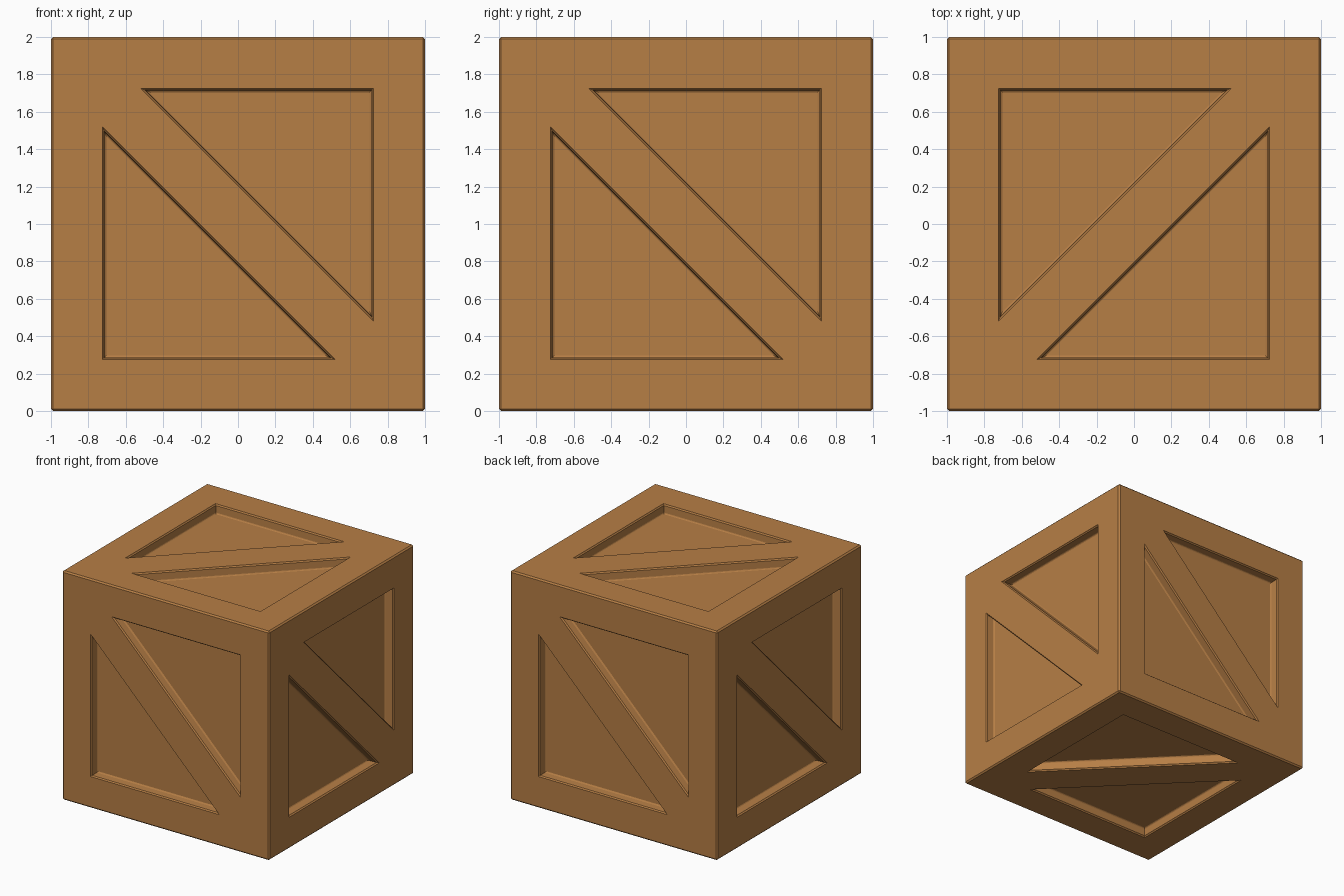
import bpy, bmesh
from mathutils import Vector

if "Cube" in bpy.data.objects:
    bpy.data.objects.remove(bpy.data.objects["Cube"])

LEG, HYP, EDGE = 0.725, 0.205, 0.988     # panel leg line, diagonal offset, flat face half size
# recess profile: (inset, depth) - rounded lip, wall, rounded floor corner
PROFILE = [(0, 0), (0.003, 0.006), (0.009, 0.011), (0.012, 0.07), (0.015, 0.076), (0.021, 0.08)]

wood = bpy.data.materials.new("warm wood brown")
wood.diffuse_color = (0.47, 0.21, 0.06, 1)
wood.use_nodes = True
wood.node_tree.nodes["Principled BSDF"].inputs["Base Color"].default_value = wood.diffuse_color

X, Y, Z = Vector((1, 0, 0)), Vector((0, 1, 0)), Vector((0, 0, 1))
C = Vector((0, 0, 1))
bm = bmesh.new()


def triangle(e):
    a = LEG - e
    t = HYP + e * 2 ** 0.5 - a
    return [(t, a), (a, a), (a, t)]


def side(u, v):
    """One crate face: border, diagonal brace and two triangular recesses."""
    n = u.cross(v)
    for s in (1, -1):
        def ring(pts, d):
            return [bm.verts.new(C + s * (u * p + v * q) + n * (1 - d)) for p, q in pts]
        rings = [ring([(-EDGE, EDGE), (EDGE, EDGE), (EDGE, -EDGE)], 0)]
        rings += [ring(triangle(e), d) for e, d in PROFILE]
        for r0, r1 in zip(rings, rings[1:]):
            for i in range(3):
                j = (i + 1) % 3
                bm.faces.new((r0[j], r0[i], r1[i], r1[j]))
        bm.faces.new(rings[-1][::-1])


# four walls share one pattern; top and bottom are turned
for u in (X, Y, -X, -Y):
    side(u, Z)
side(Y, -X)
side(Y, X)

# narrow bevels along the outer edges: hull of the face corners minus its flat sides
corners = []
for axis in range(3):
    for a in (1, -1):
        for b in (EDGE, -EDGE):
            for c in (EDGE, -EDGE):
                p = [b, c]
                p.insert(axis, a)
                corners.append(bm.verts.new(C + Vector(p)))
old = set(bm.faces)
bmesh.ops.convex_hull(bm, input=corners)
bm.normal_update()
flat = [f for f in bm.faces if f not in old and max(abs(k) for k in f.normal) > 0.99]
bmesh.ops.delete(bm, geom=flat, context='FACES_ONLY')
bmesh.ops.remove_doubles(bm, verts=bm.verts[:], dist=0.0005)
bmesh.ops.recalc_face_normals(bm, faces=bm.faces[:])

mesh = bpy.data.meshes.new("wooden_crate")
bm.to_mesh(mesh)
bm.free()
mesh.materials.append(wood)
crate = bpy.data.objects.new("wooden_crate", mesh)
bpy.context.collection.objects.link(crate)
